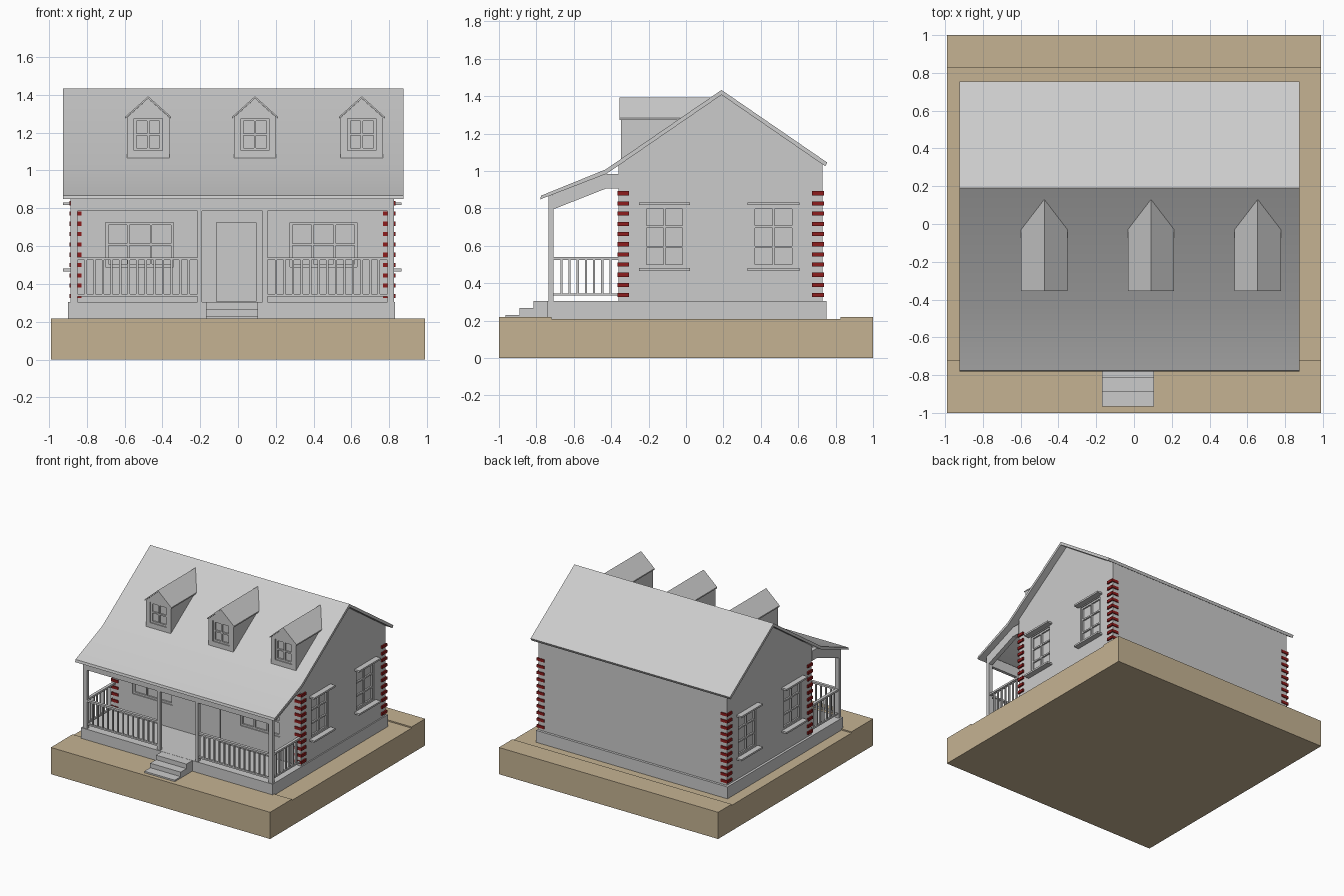
import bpy, bmesh, math
from mathutils import Vector

if "Cube" in bpy.data.objects:
    bpy.data.objects.remove(bpy.data.objects["Cube"])


def material(name, rgb):
    m = bpy.data.materials.new(name)
    m.diffuse_color = (*rgb, 1)
    m.use_nodes = True
    m.node_tree.nodes["Principled BSDF"].inputs["Base Color"].default_value = m.diffuse_color
    return m


GREY = material("house grey", (0.60, 0.60, 0.60))
TAN = material("ground tan", (0.56, 0.45, 0.29))
RED = material("brick red", (0.27, 0.012, 0.012))
CX = -0.03                      # centre line of the house in x


def finish(name, bm, mat):
    bmesh.ops.recalc_face_normals(bm, faces=bm.faces)
    me = bpy.data.meshes.new(name)
    bm.to_mesh(me)
    bm.free()
    me.materials.append(mat)
    ob = bpy.data.objects.new(name, me)
    bpy.context.collection.objects.link(ob)
    return ob


def boxes(name, items, mat=GREY):
    """One object made of boxes given as (x0, x1, y0, y1, z0, z1)."""
    bm = bmesh.new()
    for x0, x1, y0, y1, z0, z1 in items:
        vs = bmesh.ops.create_cube(bm, size=1)["verts"]
        for v in vs:
            v.co = Vector((x0 if v.co.x < 0 else x1,
                           y0 if v.co.y < 0 else y1,
                           z0 if v.co.z < 0 else z1))
    return finish(name, bm, mat)


def prism(name, pts, a, b, axis="x", mat=GREY):
    """Extrude a profile: (y, z) points along x, or (x, z) points along y."""
    bm = bmesh.new()
    put = (lambda p, t: (t, p[0], p[1])) if axis == "x" else (lambda p, t: (p[0], t, p[1]))
    face = bm.faces.new([bm.verts.new(put(p, a)) for p in pts])
    ext = bmesh.ops.extrude_face_region(bm, geom=[face])["geom"]
    move = Vector((b - a, 0, 0)) if axis == "x" else Vector((0, b - a, 0))
    bmesh.ops.translate(bm, vec=move, verts=[g for g in ext if isinstance(g, bmesh.types.BMVert)])
    return finish(name, bm, mat)


def mirror(b):
    """Mirror a box across the house centre line."""
    return (2 * CX - b[1], 2 * CX - b[0], *b[2:])


def both(items):
    return items + [mirror(b) for b in items]


def bars(u0, u1, z0, z1, cols, rows, w=0.012, border=0.014):
    """Window frame and glazing bars as (u0, u1, z0, z1) rectangles."""
    out = [(u0, u0 + border, z0, z1), (u1 - border, u1, z0, z1),
           (u0, u1, z0, z0 + border), (u0, u1, z1 - border, z1)]
    for i in range(1, cols):
        u = u0 + (u1 - u0) * i / cols
        out.append((u - w / 2, u + w / 2, z0, z1))
    for i in range(1, rows):
        z = z0 + (z1 - z0) * i / rows
        out.append((u0, u1, z - w / 2, z + w / 2))
    return out


# Ground slab with slightly raised front and back strips
prism("ground", [(-1, 0), (1, 0), (1, 0.218), (0.825, 0.218), (0.825, 0.208),
                 (-0.72, 0.208), (-0.72, 0.218), (-1, 0.218)], -0.99, 0.99, mat=TAN)

# Foundation and entry steps
boxes("foundation", [(-0.90, 0.83, -0.74, 0.75, 0.20, 0.305)])
prism("entry_steps", [(-0.73, 0.20), (-0.965, 0.20), (-0.965, 0.23), (-0.89, 0.23),
                      (-0.89, 0.267), (-0.815, 0.267), (-0.815, 0.304), (-0.73, 0.304)],
      -0.17, 0.105)

# House body with gables
walls = prism("house_walls", [(-0.36, 0.30), (0.73, 0.30), (0.73, 1.04), (0.19, 1.413), (-0.36, 1.03)],
              -0.88, 0.82)

# Main roof running out over the porch
top = [(0.755, 1.045), (0.19, 1.433), (-0.43, 1.008), (-0.775, 0.868)]
under = [(-0.78, 0.848), (-0.425, 0.985), (0.19, 1.407), (0.745, 1.025)]
roof = prism("roof", top + under, -0.925, 0.875)
for p in roof.data.polygons:
    p.use_smooth = True
bpy.context.view_layer.objects.active = roof
roof.select_set(True)
bpy.ops.object.shade_smooth_by_angle(angle=math.radians(30))
roof.select_set(False)

# Recesses for windows and door, and the bars inside them
cuts, frames, ledges = [], [], []
for y0, y1 in ((-0.225, -0.005), (0.355, 0.58)):
    cuts += both([(0.80, 0.90, y0, y1, 0.485, 0.81)])
    frames += both([(0.795, 0.812, a, b, c, d) for a, b, c, d in bars(y0, y1, 0.485, 0.81, 2, 3)])
    ledges += both([(0.81, 0.865, y0 - 0.025, y1 + 0.027, z, z + 0.014) for z in (0.466, 0.817)])
for x0, x1 in ((-0.70, -0.34), (0.275, 0.63)):
    cuts.append((x0, x1, -0.40, -0.34, 0.49, 0.725))
    frames += [(a, b, -0.352, -0.335, c, d) for a, b, c, d in bars(x0, x1, 0.49, 0.725, 3, 2)]
cuts.append((-0.115, 0.095, -0.40, -0.345, 0.306, 0.725))
boxes("window_frames", frames)
boxes("window_ledges", ledges)
boxes("door", [(-0.103, 0.083, -0.352, -0.34, 0.31, 0.713)])

# Dormers: body, gabled roof cap and window
dormer_bodies, dormer_bars = [], []
for i, x in enumerate((-0.475, 0.09, 0.655)):
    dormer_bodies.append(prism(f"dormer_body_{i + 1}",
                               [(x - 0.112, 1.065), (x + 0.112, 1.065), (x + 0.112, 1.28),
                                (x, 1.38), (x - 0.112, 1.28)], -0.348, 0.11, "y"))
    prism(f"dormer_roof_{i + 1}", [(x - 0.122, 1.283), (x, 1.392), (x + 0.122, 1.283),
                                   (x + 0.122, 1.273), (x, 1.38), (x - 0.122, 1.273)],
          -0.356, 0.128, "y")
    cuts.append((x - 0.075, x + 0.075, -0.38, -0.328, 1.105, 1.275))
    dormer_bars += [(a, b, -0.34, -0.32, c, d)
                    for a, b, c, d in bars(x - 0.075, x + 0.075, 1.105, 1.275, 2, 2)]
boxes("dormer_window_frames", dormer_bars)

cutter = boxes("opening_cutter", cuts)
cutter.hide_render = True
cutter.display_type = 'WIRE'
for ob in [walls] + dormer_bodies:
    mod = ob.modifiers.new("openings", 'BOOLEAN')
    mod.operation = 'DIFFERENCE'
    mod.solver = 'EXACT'
    mod.object = cutter

# Corner bricks stacked on all four corners
bricks = []
for i in range(11):
    z = 0.336 + i * 0.0545
    for y0, y1 in ((-0.367, -0.305), (0.675, 0.737)):
        bricks += both([(0.768, 0.832, y0, y1, z - 0.011, z + 0.011)])
boxes("corner_bricks", bricks, RED)

# Porch beams
boxes("porch_front_beam", [(-0.885, 0.825, -0.735, -0.71, 0.785, 0.865)])
side = [(-0.735, 0.785), (-0.43, 0.905), (-0.36, 0.905), (-0.36, 0.985), (-0.43, 0.985), (-0.735, 0.865)]
prism("porch_side_beam_right", side, 0.79, 0.825)
prism("porch_side_beam_left", side, -0.885, -0.85)

# Porch posts
boxes("porch_posts", both([(0.79, 0.825, -0.735, -0.708, 0.30, 0.80),
                           (0.13, 0.155, -0.735, -0.708, 0.30, 0.80)]))

# Porch railings: top rail, bottom rail and balusters
rails = [(0.155, 0.79, -0.734, -0.71, 0.525, 0.54), (0.155, 0.79, -0.73, -0.714, 0.333, 0.346),
         (0.796, 0.82, -0.71, -0.36, 0.525, 0.54), (0.80, 0.816, -0.71, -0.36, 0.333, 0.346)]
for i in range(1, 14):
    x = 0.155 + 0.635 * i / 14
    rails.append((x - 0.006, x + 0.006, -0.728, -0.716, 0.34, 0.53))
for i in range(1, 8):
    y = -0.71 + 0.35 * i / 8
    rails.append((0.802, 0.814, y - 0.006, y + 0.006, 0.34, 0.53))
boxes("porch_railings", both(rails))
